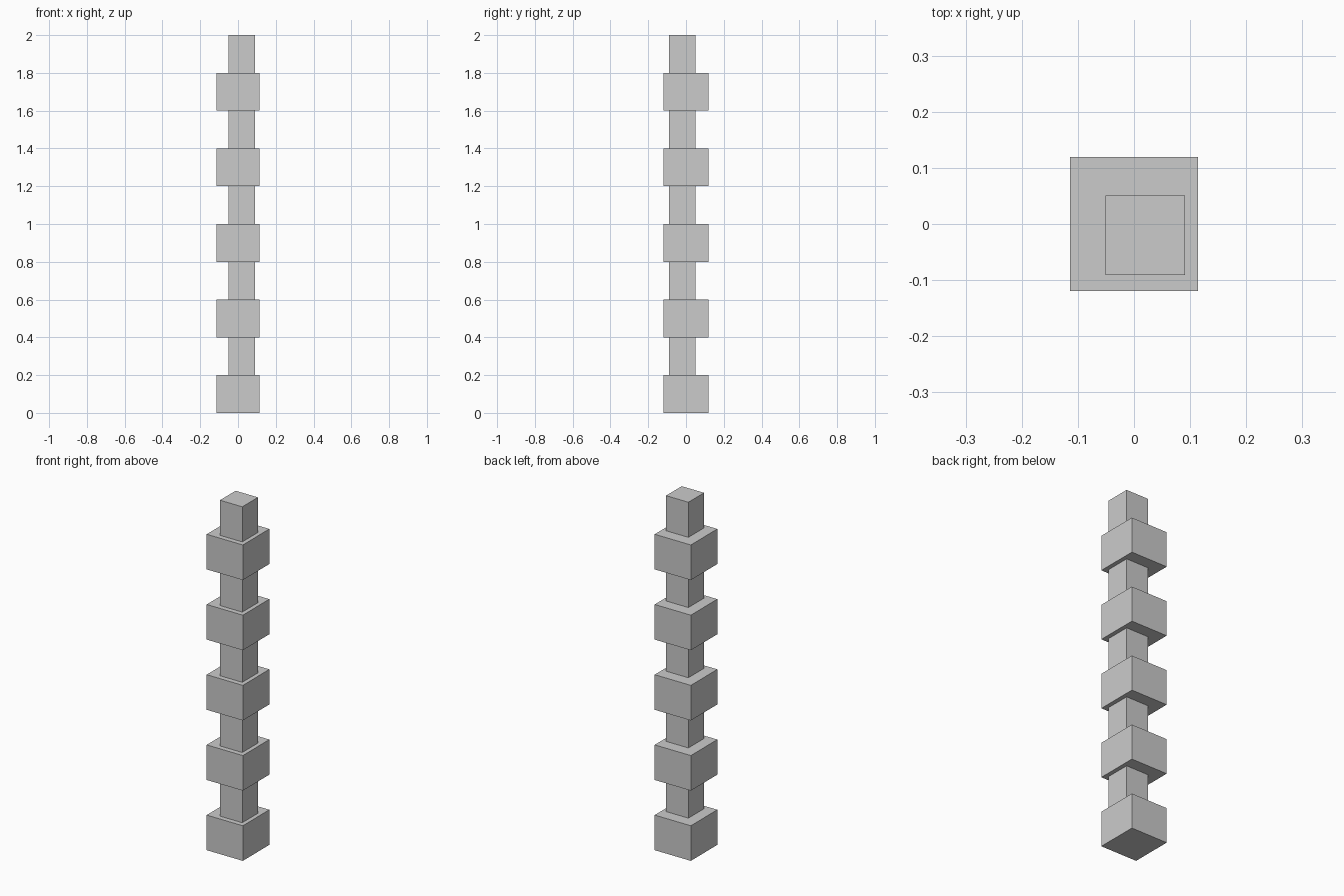
import bpy

if "Cube" in bpy.data.objects:
    bpy.data.objects.remove(bpy.data.objects["Cube"])

LEVEL = 0.2  # height of every block


def block(name, x, y, width, depth, level):
    """Add a box whose base sits on the given level."""
    bpy.ops.mesh.primitive_cube_add(size=1, location=(x, y, (level + 0.5) * LEVEL))
    obj = bpy.context.object
    obj.name = name
    obj.scale = (width, depth, LEVEL)
    bpy.ops.object.transform_apply(location=False, rotation=False, scale=True)
    return obj


# Column of wide blocks alternating with narrow, off-centre ones
for i in range(5):
    block(f"wide_block_{i + 1}", 0, 0, 0.228, 0.239, 2 * i)
    block(f"narrow_block_{i + 1}", 0.02, -0.02, 0.141, 0.141, 2 * i + 1)
